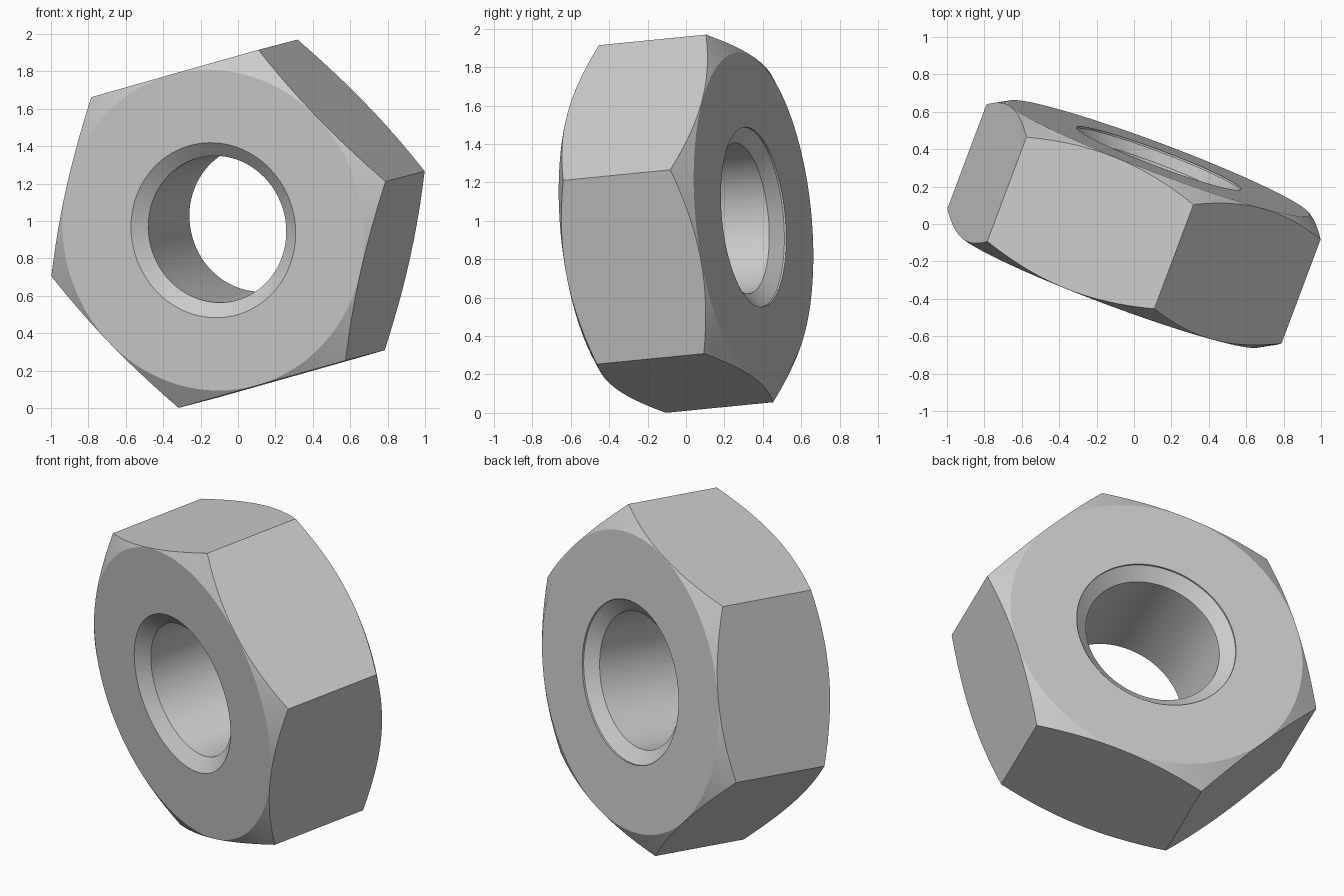
import bpy
import math
from mathutils import Matrix, Vector

if "Cube" in bpy.data.objects:
    bpy.data.objects.remove(bpy.data.objects["Cube"], do_unlink=True)

SEGMENTS = 96
CORNER_RADIUS = 0.996
HALF = 0.377          # half thickness along the bore axis
FLAT_RADIUS = 0.861   # circle where the outer chamfer starts
BORE = 0.394
RIM = 0.47


def steel_material():
    mat = bpy.data.materials.new("plain_grey_steel")
    colour = (0.6, 0.6, 0.6, 1.0)
    mat.use_nodes = True
    mat.diffuse_color = colour
    mat.node_tree.nodes["Principled BSDF"].inputs["Base Color"].default_value = colour
    return mat


def lathe(name, profile):
    """Spin a closed (radius, height) profile into a ring around z."""
    n = len(profile)
    verts, faces = [], []
    for i in range(SEGMENTS):
        a = math.tau * i / SEGMENTS
        verts += [(r * math.cos(a), r * math.sin(a), z) for r, z in profile]
        j = (i + 1) % SEGMENTS
        for k in range(n):
            m = (k + 1) % n
            faces.append((i * n + k, j * n + k, j * n + m, i * n + m))
    mesh = bpy.data.meshes.new(name)
    mesh.from_pydata(verts, [], faces)
    obj = bpy.data.objects.new(name, mesh)
    bpy.context.collection.objects.link(obj)
    return obj


# Hexagonal blank, one corner on local x
bpy.ops.mesh.primitive_cylinder_add(vertices=6, radius=CORNER_RADIUS, depth=2 * HALF + 0.2,
                                    rotation=(0, 0, math.pi / 6))
nut = bpy.context.object
nut.name = nut.data.name = "hex_nut"
bpy.ops.object.transform_apply(location=False, rotation=True, scale=False)

# Turned envelope: chamfered outside, countersunk bore, small step on the back rim
outer = 1.1
edge = HALF - (outer - FLAT_RADIUS) * math.tan(math.radians(30))
envelope = lathe("turned_envelope", [
    (BORE, -HALF + 0.06), (RIM, -HALF), (FLAT_RADIUS, -HALF), (outer, -edge),
    (outer, edge), (FLAT_RADIUS, HALF), (RIM, HALF), (RIM, HALF - 0.01),
    (BORE, HALF - 0.065)])
envelope.hide_render = True

cut = nut.modifiers.new("chamfer_and_bore", 'BOOLEAN')
cut.operation = 'INTERSECT'
cut.solver = 'EXACT'
cut.object = envelope
bpy.ops.object.select_all(action='DESELECT')
nut.select_set(True)
bpy.context.view_layer.objects.active = nut
bpy.ops.object.modifier_apply(modifier=cut.name)
bpy.data.objects.remove(envelope, do_unlink=True)

nut.data.materials.clear()
nut.data.materials.append(steel_material())
bpy.ops.object.shade_smooth_by_angle(angle=math.radians(20))

# Tilt: bore axis points to the back, one corner points up
axis = Vector((0.35, 0.932, 0.092)).normalized()
corner = Vector((0.215, -0.17, 0.957))
corner = (corner - axis * corner.dot(axis)).normalized()
tilt = Matrix((corner, axis.cross(corner), axis)).transposed()
nut.matrix_world = Matrix.Translation((0, 0, 0.985)) @ tilt.to_4x4()
